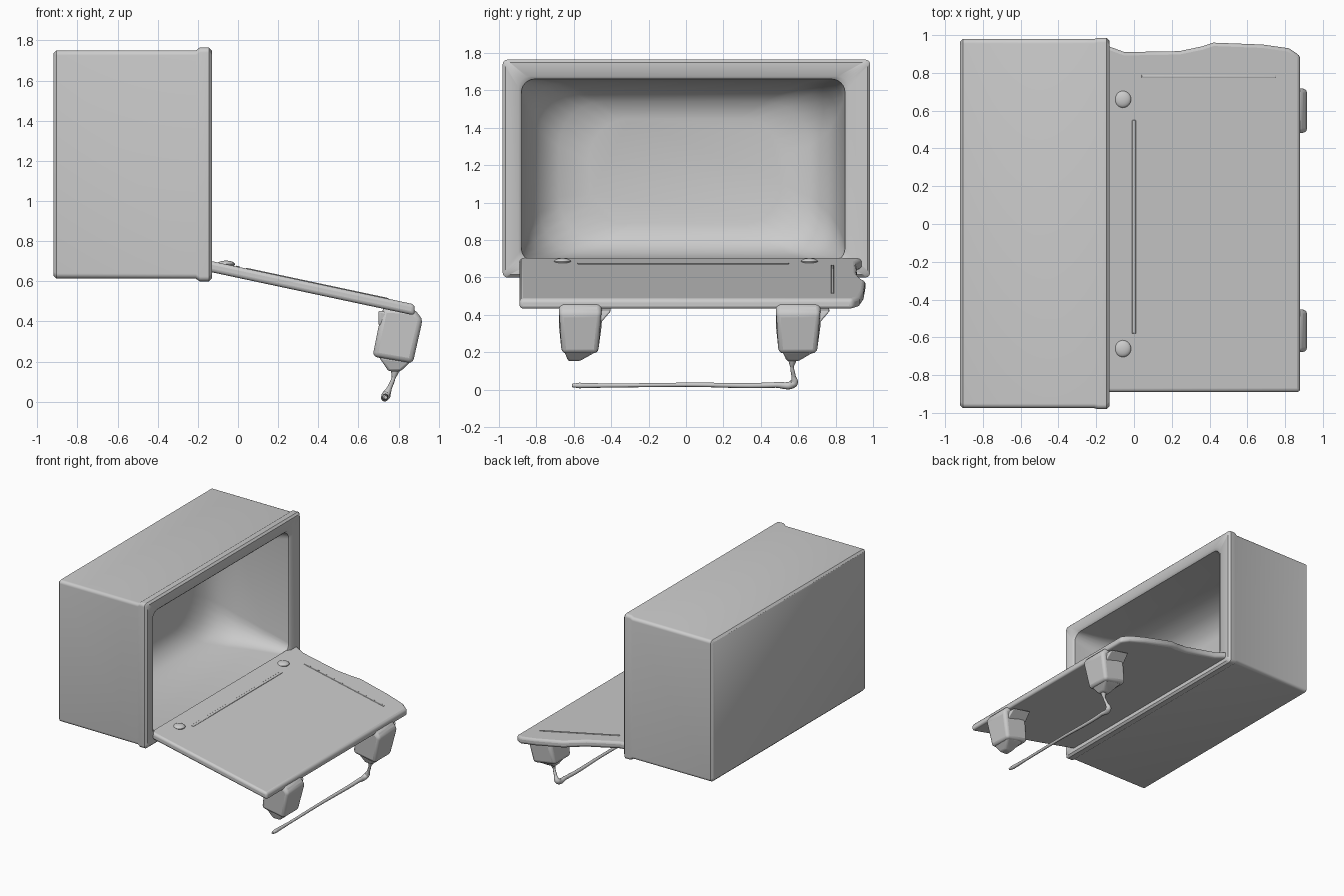
import bpy, bmesh, math
from mathutils import Vector

if "Cube" in bpy.data.objects:
    bpy.data.objects.remove(bpy.data.objects["Cube"])


def finish(name, bm, bevel=0.0, segments=3):
    bmesh.ops.recalc_face_normals(bm, faces=bm.faces)
    me = bpy.data.meshes.new(name)
    bm.to_mesh(me)
    bm.free()
    ob = bpy.data.objects.new(name, me)
    bpy.context.collection.objects.link(ob)
    if bevel:
        mod = ob.modifiers.new("soft_edges", 'BEVEL')
        mod.width, mod.segments = bevel, segments
        mod.limit_method = 'ANGLE'
    bpy.ops.object.select_all(action='DESELECT')
    ob.select_set(True)
    bpy.context.view_layer.objects.active = ob
    bpy.ops.object.shade_smooth_by_angle(angle=math.radians(40))
    return ob


def rounded_ring(bm, x, y0, y1, z0, z1, r, n=6):
    """Rounded rectangle lying in the plane of constant x."""
    corners = [(y1 - r, z1 - r), (y0 + r, z1 - r), (y0 + r, z0 + r), (y1 - r, z0 + r)]
    ring = []
    for i, (cy, cz) in enumerate(corners):
        for k in range(n + 1):
            a = math.pi / 2 * (i + k / n)
            ring.append(bm.verts.new((x, cy + r * math.cos(a), cz + r * math.sin(a))))
    return ring


def loft(bm, rings):
    for a, b in zip(rings, rings[1:]):
        for i in range(len(a)):
            j = (i + 1) % len(a)
            bm.faces.new((a[i], a[j], b[j], b[i]))
    bm.faces.new(rings[0])
    bm.faces.new(rings[-1])


def prism(bm, lower, upper):
    """Solid between two outlines with the same number of points."""
    loft(bm, [[bm.verts.new(p) for p in lower], [bm.verts.new(p) for p in upper]])


def door_z(x):
    return 0.70 - 0.215 * (x + 0.13) / 1.01


# Cabinet: outer shell, front rim and hollow bowl-shaped interior
bm = bmesh.new()
sections = [
    (-0.92, -0.96, 0.965, 0.63, 1.735, 0.02),
    (-0.905, -0.975, 0.98, 0.615, 1.75, 0.025),
    (-0.21, -0.975, 0.98, 0.613, 1.75, 0.025),
    (-0.19, -0.98, 0.985, 0.60, 1.764, 0.025),
    (-0.145, -0.98, 0.985, 0.60, 1.764, 0.025),
    (-0.13, -0.965, 0.97, 0.615, 1.75, 0.025),
    (-0.13, -0.895, 0.87, 0.67, 1.675, 0.06),
    (-0.145, -0.88, 0.85, 0.685, 1.66, 0.07),
    (-0.35, -0.87, 0.84, 0.69, 1.655, 0.12),
    (-0.55, -0.84, 0.81, 0.70, 1.64, 0.18),
    (-0.68, -0.78, 0.76, 0.73, 1.60, 0.22),
    (-0.76, -0.68, 0.66, 0.79, 1.54, 0.24),
    (-0.79, -0.52, 0.51, 0.88, 1.45, 0.22),
]
loft(bm, [rounded_ring(bm, *s) for s in sections])
finish("cabinet", bm)

# Folded-down door with its slightly wavy far edge
outline = [(-0.16, -0.89), (0.88, -0.89), (0.88, 0.89), (0.82, 0.93), (0.68, 0.95),
           (0.42, 0.96), (0.36, 0.94), (0.24, 0.915), (-0.05, 0.91), (-0.16, 0.95)]
bm = bmesh.new()
prism(bm, [(x, y, door_z(x) - 0.055) for x, y in outline],
      [(x, y, door_z(x)) for x, y in outline])
finish("door", bm, 0.018)

# Shallow seams on the upper face of the door
for name, x0, x1, y0, y1 in [("hinge_seam", -0.01, 0.01, -0.58, 0.55),
                             ("side_seam", 0.04, 0.75, 0.775, 0.79)]:
    rect = [(x0, y0), (x1, y0), (x1, y1), (x0, y1)]
    bm = bmesh.new()
    prism(bm, [(x, y, door_z(x) - 0.01) for x, y in rect],
          [(x, y, door_z(x) + 0.004) for x, y in rect])
    finish(name, bm, 0.003, 2)

# Small hinge bumps
for side, label in ((-1, "front"), (1, "back")):
    bm = bmesh.new()
    bmesh.ops.create_uvsphere(bm, u_segments=16, v_segments=10, radius=1)
    bmesh.ops.scale(bm, verts=bm.verts, vec=(0.045, 0.045, 0.018))
    bmesh.ops.translate(bm, verts=bm.verts, vec=(-0.06, 0.66 * side, door_z(-0.06)))
    finish(label + "_hinge_bump", bm)

# Tilted latch blocks, each with a flared root and a tapering nub
profile = [(0.72, 0.47), (0.695, 0.35), (0.67, 0.225), (0.87, 0.19), (0.92, 0.41), (0.88, 0.46)]
for label, y0, y1, tip in (("front", -0.68, -0.45, -0.60), ("back", 0.48, 0.72, 0.57)):
    bm = bmesh.new()
    prism(bm, [(x, y0 + (0.015 if z < 0.3 else 0), z) for x, z in profile],
          [(x, y1 - (0.02 if z < 0.3 else 0), z) for x, z in profile])
    finish(label + "_latch", bm, 0.025)

    bm = bmesh.new()
    root = [(0.70, y0, 0.455), (0.87, y0, 0.42), (0.87, y1 + 0.05, 0.42), (0.70, y1 + 0.05, 0.455)]
    base = [(0.70, y0 + 0.01, 0.38), (0.88, y0 + 0.01, 0.35),
            (0.88, y1 - 0.01, 0.35), (0.70, y1 - 0.01, 0.38)]
    prism(bm, base, root)
    finish(label + "_latch_root", bm, 0.01)

    bm = bmesh.new()
    yc = (y0 + y1) / 2
    wide = [(0.70, yc - 0.085, 0.225), (0.86, yc - 0.085, 0.20),
            (0.86, yc + 0.085, 0.20), (0.70, yc + 0.085, 0.225)]
    centre = Vector((0.78, tip, 0.152))
    narrow = [centre + Vector((a, b, 0)) for a, b in
              ((-0.03, -0.03), (0.03, -0.03), (0.03, 0.03), (-0.03, 0.03))]
    prism(bm, wide, narrow)
    finish(label + "_latch_nub", bm, 0.012)

# Thin strand hanging from the back latch and running along the ground
path = [((0.785, 0.57, 0.17), 1.8), ((0.775, 0.567, 0.12), 0.65), ((0.755, 0.575, 0.07), 0.8),
        ((0.738, 0.575, 0.034), 1.5), ((0.733, 0.48, 0.025), 1.0), ((0.733, 0.0, 0.026), 0.75),
        ((0.733, -0.40, 0.022), 0.7), ((0.733, -0.57, 0.022), 1.0), ((0.735, -0.61, 0.022), 0.6)]
cu = bpy.data.curves.new("hanging_strand", 'CURVE')
cu.dimensions = '3D'
cu.bevel_depth, cu.bevel_resolution = 0.015, 3
cu.use_fill_caps = True
sp = cu.splines.new('BEZIER')
sp.bezier_points.add(len(path) - 1)
for p, (co, r) in zip(sp.bezier_points, path):
    p.co, p.radius = co, r
    p.handle_left_type = p.handle_right_type = 'AUTO'
strand = bpy.data.objects.new("hanging_strand", cu)
bpy.context.collection.objects.link(strand)
bpy.ops.object.select_all(action='DESELECT')
strand.select_set(True)
bpy.context.view_layer.objects.active = strand
bpy.ops.object.convert(target='MESH')
bpy.ops.object.shade_smooth_by_angle(angle=math.radians(50))
